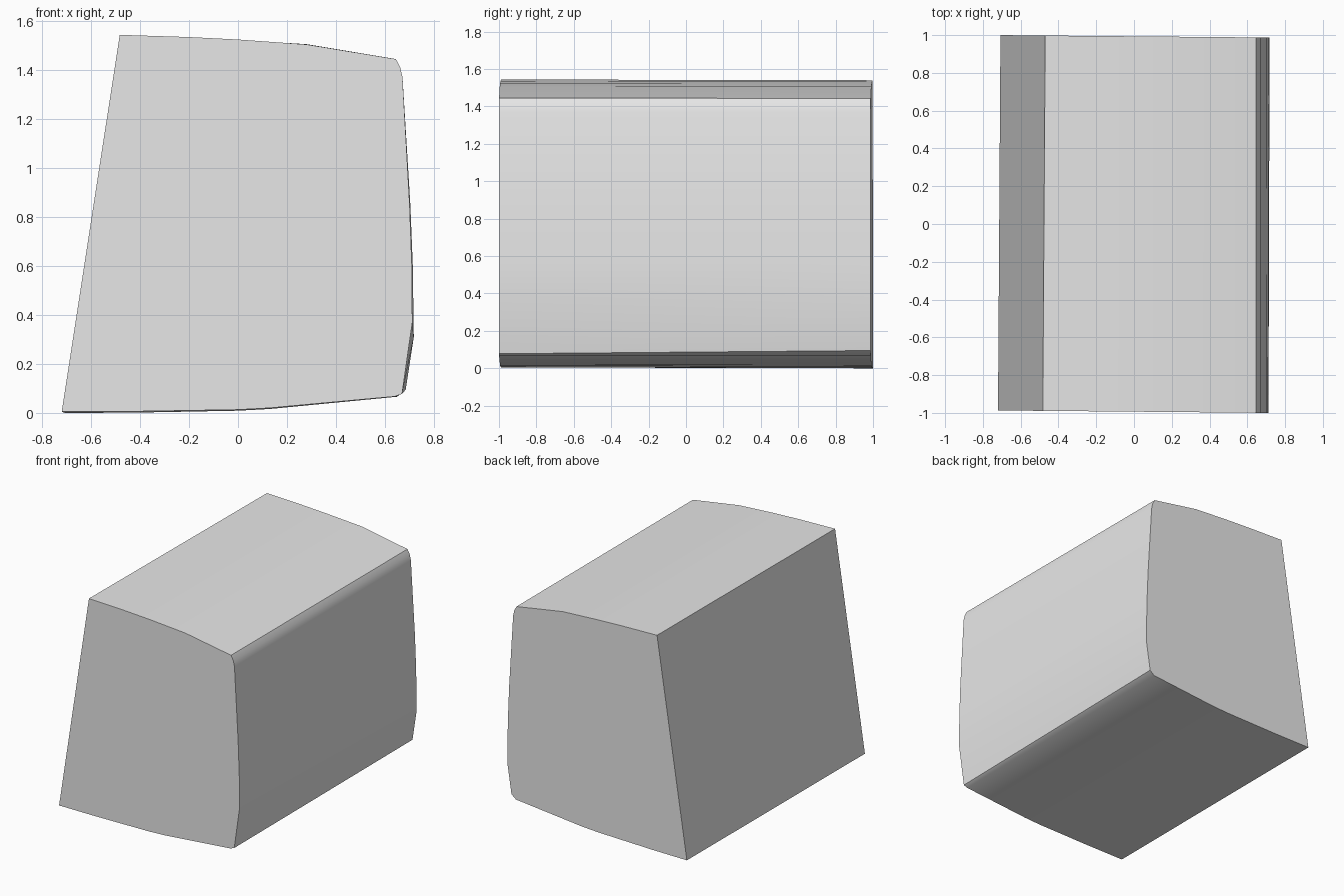
import bpy
import bmesh
import math

cube = bpy.data.objects.get("Cube")
if cube:
    bpy.data.objects.remove(cube, do_unlink=True)

# Grey surface
grey = bpy.data.materials.new("plain grey")
grey.use_nodes = True
colour = (0.8, 0.8, 0.8, 1)
grey.diffuse_color = colour
grey.node_tree.nodes["Principled BSDF"].inputs["Base Color"].default_value = colour

# Cross-sections (x, z), anticlockwise from the lower left corner
front_profile = [
    (-0.72, 0.005), (-0.43, 0.006), (0, 0.013), (0.13, 0.02), (0.4, 0.045),
    (0.64, 0.067), (0.67, 0.078), (0.712, 0.37), (0.71, 0.6), (0.701, 0.85),
    (0.672, 1.37), (0.663, 1.41), (0.645, 1.445), (0.28, 1.505),
    (0, 1.525), (-0.2, 1.535), (-0.483, 1.544),
]
back_profile = [
    (-0.707, 0), (-0.43, 0.001), (0, 0.009), (0.13, 0.016), (0.4, 0.042),
    (0.65, 0.066), (0.685, 0.095), (0.718, 0.31), (0.714, 0.6), (0.704, 0.85),
    (0.672, 1.37), (0.663, 1.41), (0.645, 1.443), (0.28, 1.506),
    (0, 1.523), (-0.2, 1.532), (-0.47, 1.54),
]
half_depth, yaw = 0.9935, 0.009

# Block: the two end sections joined by lengthwise strips
bm = bmesh.new()


def end_ring(profile, y):
    return [bm.verts.new((x, y - yaw * x, z)) for x, z in profile]


front = end_ring(front_profile, -half_depth)
back = end_ring(back_profile, half_depth)
bm.faces.new(front)
bm.faces.new(reversed(back))
for i in range(len(front)):
    j = (i + 1) % len(front)
    bm.faces.new((front[i], back[i], back[j], front[j]))
bmesh.ops.recalc_face_normals(bm, faces=bm.faces)

mesh = bpy.data.meshes.new("curved_block")
bm.to_mesh(mesh)
bm.free()
mesh.materials.append(grey)
block = bpy.data.objects.new("curved_block", mesh)
bpy.context.collection.objects.link(block)

# Smooth curves with sharp corners
bpy.ops.object.select_all(action="DESELECT")
block.select_set(True)
bpy.context.view_layer.objects.active = block
bpy.ops.object.shade_smooth_by_angle(angle=math.radians(30))
